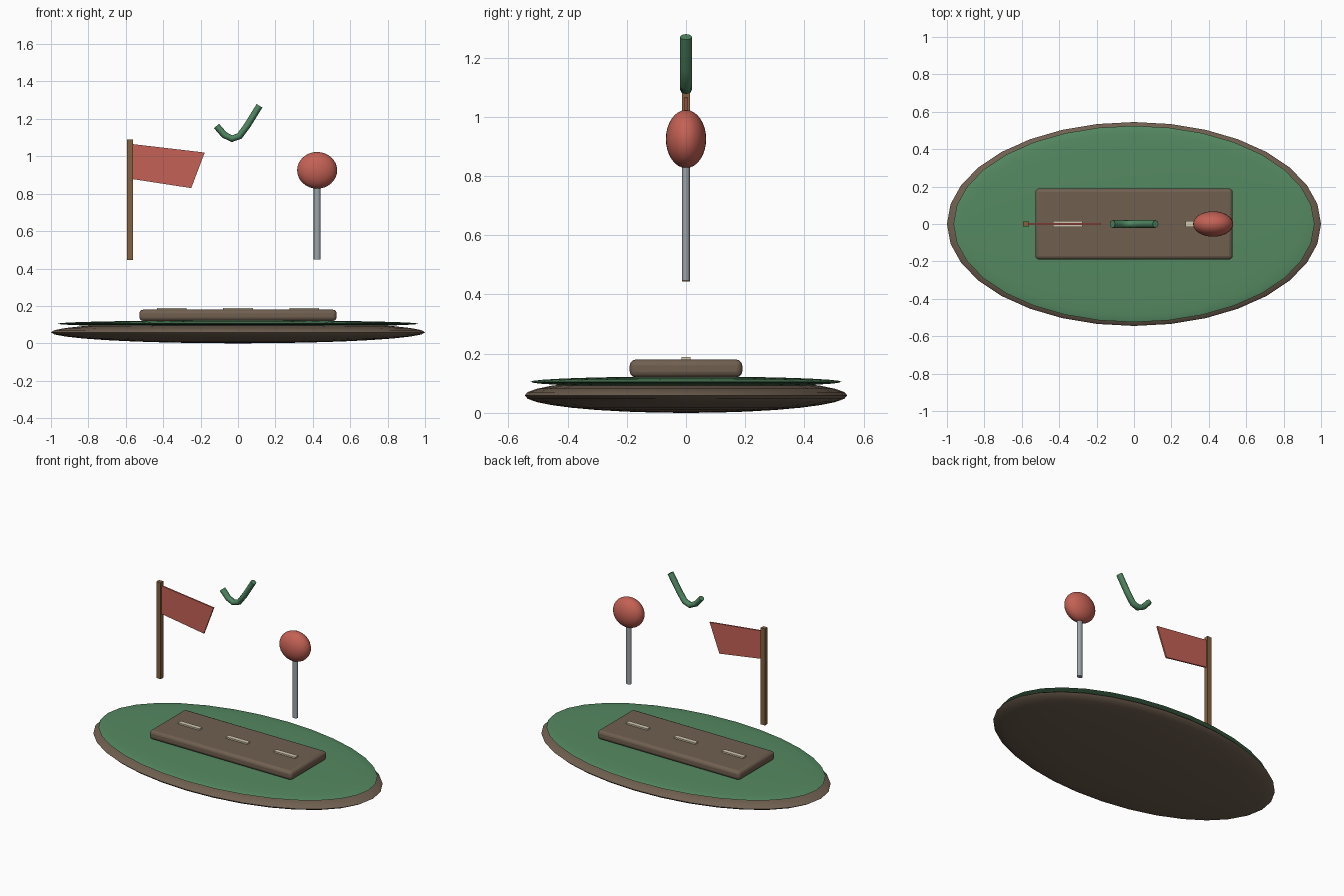
import bpy, math

if "Cube" in bpy.data.objects:
    bpy.data.objects.remove(bpy.data.objects["Cube"])

def mat(name, r, g, b):
    m = bpy.data.materials.new(name)
    m.diffuse_color = (r, g, b, 1)
    m.use_nodes = True
    m.node_tree.nodes["Principled BSDF"].inputs["Base Color"].default_value = m.diffuse_color
    return m

BROWN = mat("earth", 0.16, 0.115, 0.08)
GREEN = mat("grass", 0.09, 0.25, 0.12)
CREAM = mat("cream", 0.65, 0.58, 0.42)
WOOD = mat("wood", 0.24, 0.12, 0.05)
RED = mat("red", 0.55, 0.12, 0.09)
STEEL = mat("steel", 0.33, 0.37, 0.39)
LEAF = mat("leaf", 0.08, 0.24, 0.12)

def finish(name, m, scale=None, smooth=False):
    o = bpy.context.object
    o.name = name
    if scale:
        o.scale = scale
        bpy.ops.object.transform_apply(location=False, rotation=False, scale=True)
    o.data.materials.append(m)
    if smooth:
        bpy.ops.object.shade_smooth_by_angle(angle=math.radians(40))
    return o

def ball(name, m, loc, radii, seg=32, rings=16):
    bpy.ops.mesh.primitive_uv_sphere_add(segments=seg, ring_count=rings, location=loc)
    return finish(name, m, radii, True)

def box(name, m, loc, size, bevel=0):
    bpy.ops.mesh.primitive_cube_add(size=1, location=loc)
    o = finish(name, m, size)
    if bevel:
        b = o.modifiers.new("bevel", 'BEVEL')
        b.width, b.segments = bevel, 3
        bpy.ops.object.shade_smooth_by_angle(angle=math.radians(40))
    return o

def pole(name, m, x, z0, z1, rx, ry, sides):
    bpy.ops.mesh.primitive_cylinder_add(vertices=sides, radius=1, depth=1,
                                        location=(x, 0, (z0 + z1) / 2))
    return finish(name, m, (rx, ry, z1 - z0), True)

# ground: flattened earth disc with a grass layer on top
ball("ground_base", BROWN, (0, 0, 0.059), (1.0, 0.545, 0.059))
ball("grass_layer", GREEN, (0, 0, 0.105), (0.965, 0.525, 0.018))

# raised strip with three dashes
box("strip", BROWN, (0, 0, 0.15), (1.055, 0.38, 0.06), 0.02)
for i in (-1, 0, 1):
    box(f"dash_{i + 2}", CREAM, (i * 0.354, 0, 0.184), (0.158, 0.03, 0.011))

# flag and its pole
box("flag_pole", WOOD, (-0.578, 0, 0.767), (0.032, 0.028, 0.645))
profile = [(-0.57, 1.066), (-0.57, 0.879), (-0.25, 0.83), (-0.178, 1.02)]
me = bpy.data.meshes.new("flag")
me.from_pydata([(x, y, z) for y in (-0.005, 0.005) for x, z in profile], [],
               [(0, 1, 2, 3), (7, 6, 5, 4)] +
               [(i, i + 4, (i + 1) % 4 + 4, (i + 1) % 4) for i in range(4)])
flag = bpy.data.objects.new("flag", me)
me.materials.append(RED)
bpy.context.collection.objects.link(flag)

# round marker on a post
pole("marker_post", STEEL, 0.423, 0.448, 0.86, 0.018, 0.014, 12)
ball("marker_ball", RED, (0.423, 0, 0.925), (0.107, 0.068, 0.098), 32, 16)

# floating curved tube
path = [(-0.115, 1.162), (-0.073, 1.114), (-0.032, 1.094), (0.008, 1.108),
        (0.05, 1.165), (0.115, 1.27)]
cu = bpy.data.curves.new("curved_tube", 'CURVE')
cu.dimensions = '3D'
cu.bevel_depth, cu.bevel_resolution, cu.use_fill_caps = 0.018, 2, True
sp = cu.splines.new('POLY')
sp.points.add(len(path) - 1)
for p, (x, z) in zip(sp.points, path):
    p.co = (x, 0, z, 1)
tube = bpy.data.objects.new("curved_tube", cu)
tube.scale.y = 1.15
cu.materials.append(LEAF)
bpy.context.collection.objects.link(tube)
